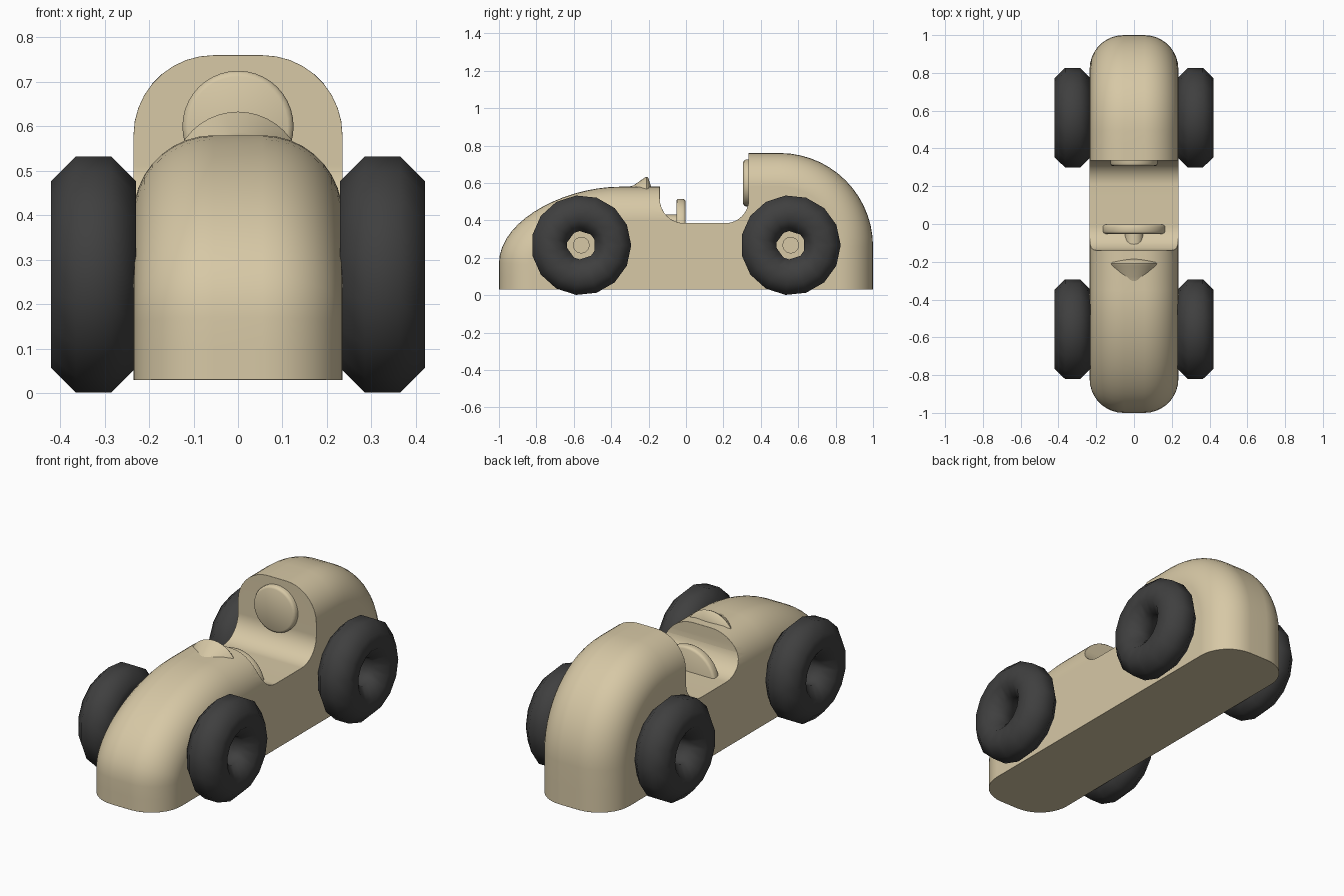
import bpy, bmesh
from math import sin, cos, pi, radians
from mathutils import Vector, Matrix
from mathutils.geometry import interpolate_bezier

cube = bpy.data.objects.get("Cube")
if cube:
    bpy.data.objects.remove(cube, do_unlink=True)


def make_material(name, color):
    m = bpy.data.materials.new(name)
    m.use_nodes = True
    m.diffuse_color = color
    m.node_tree.nodes["Principled BSDF"].inputs["Base Color"].default_value = color
    return m


wood = make_material("pale_wood", (0.68, 0.58, 0.38, 1))
rubber = make_material("dark_rubber", (0.05, 0.05, 0.05, 1))


def finish(bm, name, material):
    bmesh.ops.remove_doubles(bm, verts=bm.verts, dist=0.0001)
    bmesh.ops.recalc_face_normals(bm, faces=bm.faces)
    mesh = bpy.data.meshes.new(name)
    bm.to_mesh(mesh)
    bm.free()
    mesh.materials.append(material)
    ob = bpy.data.objects.new(name, mesh)
    bpy.context.collection.objects.link(ob)
    return ob


def select(ob):
    bpy.ops.object.select_all(action='DESELECT')
    ob.select_set(True)
    bpy.context.view_layer.objects.active = ob


def smooth(ob, angle=40):
    select(ob)
    bpy.ops.object.shade_smooth_by_angle(angle=radians(angle))


def loft(rings, caps=True, loop=False):
    """Skin closed rings of equal length."""
    bm = bmesh.new()
    vs = [[bm.verts.new(p) for p in r] for r in rings]
    n = len(rings[0])
    pairs = list(zip(vs, vs[1:])) + ([(vs[-1], vs[0])] if loop else [])
    for a, b in pairs:
        for i in range(n):
            j = (i + 1) % n
            bm.faces.new((a[i], a[j], b[j], b[i]))
    if caps and not loop:
        bm.faces.new(vs[0])
        bm.faces.new(vs[-1])
    return bm


def lathe_y(name, profile, z, sides=40):
    """Round part about an axis along y; profile is (y, radius) pairs."""
    rings = [[(r * cos(2 * pi * i / sides), y, z + r * sin(2 * pi * i / sides))
              for i in range(sides)] for y, r in profile]
    ob = finish(loft(rings), name, wood)
    smooth(ob)
    return ob


def with_normals(points):
    """Pair each point of an open curve with its left-hand (inward) normal."""
    out = []
    for i, p in enumerate(points):
        t = points[min(i + 1, len(points) - 1)] - points[max(i - 1, 0)]
        out.append((p, Vector((t.y, -t.x)).normalized()))
    return out


# Body: side outline, inset layer by layer for fully rounded shoulders
BASE, STEP, ROUND, HALF = 0.03, 0.1, 0.18, 0.235
nose = [Vector((-1, BASE)), Vector((-1, 0.1))]
nose += [p.to_2d() for p in interpolate_bezier(
    Vector((-1, 0.17)), Vector((-1, 0.40)), Vector((-0.65, 0.58)), Vector((-0.35, 0.58)), 16)]
nose += [Vector((-0.2, 0.58)), Vector((STEP, 0.58))]
tail = [Vector((STEP, 0.76)), Vector((0.42, 0.76))]
tail += [Vector((0.5 + 0.5 * sin(i * pi / 28), 0.26 + 0.5 * cos(i * pi / 28))) for i in range(15)]
tail += [Vector((1, 0.14)), Vector((1, BASE))]
outline = with_normals(nose) + with_normals(tail)

steps = [i * pi / 18 for i in range(10)]
right = [(HALF - ROUND + ROUND * sin(t), ROUND * (1 - cos(t))) for t in steps]
layers = [(-x, d) for x, d in reversed(right)] + right
rings = [[(x, p.x + n.x * d, p.y + n.y * d) for p, n in outline] for x, d in layers]
body = finish(loft(rings), "body", wood)

# Cockpit opening with rounded floor corners
arc = [i * pi / 16 for i in range(9)]
hollow = [(-0.14, 1)] + [(-0.01 - 0.13 * cos(a), 0.515 - 0.13 * sin(a)) for a in arc]
hollow += [(0.21 + 0.125 * sin(a), 0.51 - 0.125 * cos(a)) for a in arc] + [(0.335, 1)]
cutter = finish(loft([[(x, y, z) for y, z in hollow] for x in (-0.5, 0.5)]), "cockpit_cutter", wood)
cutter.hide_render = True
cut = body.modifiers.new("cockpit", 'BOOLEAN')
cut.object = cutter
cut.operation = 'DIFFERENCE'
cut.solver = 'EXACT'
select(body)
bpy.ops.object.modifier_apply(modifier="cockpit")
bpy.data.objects.remove(cutter, do_unlink=True)

# Softened body edges
bev = body.modifiers.new("soft_edges", 'BEVEL')
bev.width = 0.012
bev.segments = 2
bev.limit_method = 'ANGLE'
bev.angle_limit = radians(50)
smooth(body)
wn = body.modifiers.new("even_shading", 'WEIGHTED_NORMAL')
wn.keep_sharp = True

# Windscreen, headrest, steering wheel and column
lathe_y("windscreen", [(-0.42, 0.07), (-0.33, 0.085), (-0.28, 0.1), (-0.22, 0.142),
                       (-0.21, 0.146), (-0.202, 0.14), (-0.185, 0.09)], 0.487)
lathe_y("headrest", [(0.36, 0.125), (0.32, 0.125), (0.311, 0.121), (0.306, 0.112)], 0.6)
lathe_y("steering_wheel", [(-0.052, 0.158), (-0.047, 0.167), (-0.04, 0.17),
                           (-0.015, 0.17), (-0.008, 0.167), (-0.003, 0.158)], 0.345)
lathe_y("steering_column", [(-0.2, 0.05), (-0.03, 0.05)], 0.38, 16)


# Tyres: chunky eight-sided section, five-sided hole
def make_tyre(name, x, y):
    sides, section = 15, 8
    rings = []
    for i in range(sides):
        a = 2 * pi * i / sides
        wedge = 2 * pi / 5
        hole = 0.07 / cos((a + wedge / 2) % wedge - wedge / 2)
        ring = []
        for k in range(section):
            b = 2 * pi * (k + 0.5) / section
            r = 0.172 + 0.103 * cos(b)
            if r < 0.1:
                r = hole
            ring.append((x + 0.103 * sin(b), y + r * cos(a), 0.267 + r * sin(a)))
        rings.append(ring)
    ob = finish(loft(rings, loop=True), name, rubber)
    smooth(ob, 75)


for end, y in (("front", -0.56), ("rear", 0.56)):
    for side, s in (("left", 1), ("right", -1)):
        make_tyre(f"{end}_{side}_tyre", s * 0.325, y)
    # Axle stubs inside the wheel holes
    bm = bmesh.new()
    bmesh.ops.create_cone(bm, cap_ends=True, segments=12, radius1=0.045, radius2=0.045, depth=0.52,
                          matrix=Matrix.Translation((0, y, 0.267)) @ Matrix.Rotation(pi / 2, 4, 'Y'))
    smooth(finish(bm, f"{end}_axle", wood))
